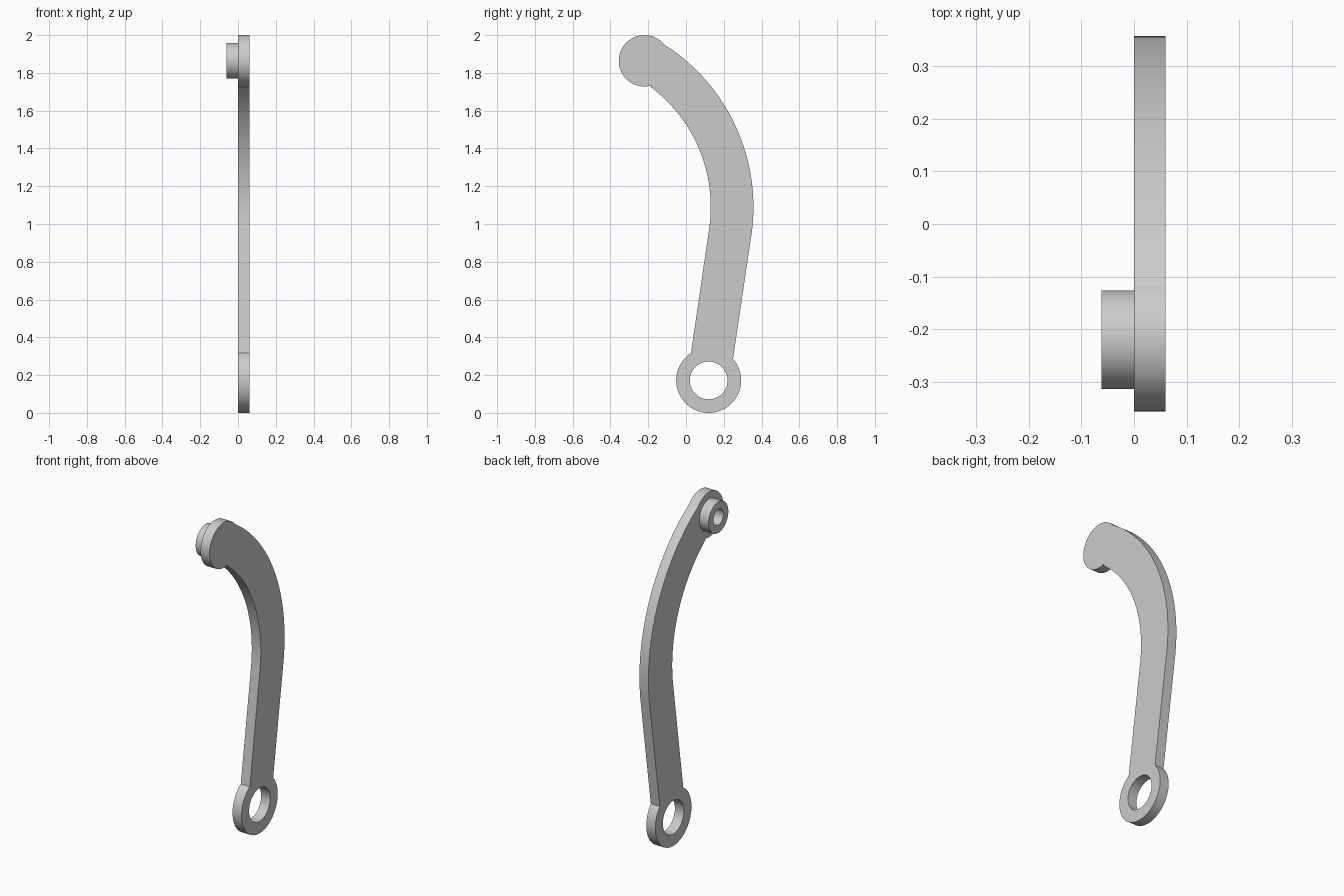
import bpy, bmesh
from math import cos, sin, radians
from mathutils import Matrix

cube = bpy.data.objects.get("Cube")
if cube:
    bpy.data.objects.remove(cube, do_unlink=True)

grey = bpy.data.materials.new("plain grey")
grey.use_nodes = True
colour = (0.6, 0.6, 0.6, 1)
grey.diffuse_color = colour
grey.node_tree.nodes["Principled BSDF"].inputs["Base Color"].default_value = colour


def arc(centre, radius, start, end, steps):
    """Points on an arc in the (y, z) plane, angles in degrees."""
    angles = [radians(start + (end - start) * i / steps) for i in range(steps + 1)]
    return [(centre[0] + radius * cos(a), centre[1] + radius * sin(a)) for a in angles]


def circle(centre, radius, steps=64):
    return arc(centre, radius, 0, 360, steps)[:-1]


def plate(name, loops, x_min, x_max):
    """Filled outline with holes, extruded along x."""
    curve = bpy.data.curves.new(name, 'CURVE')
    curve.dimensions = '2D'
    curve.fill_mode = 'BOTH'
    curve.extrude = (x_max - x_min) / 2
    for loop in loops:
        spline = curve.splines.new('POLY')
        spline.points.add(len(loop) - 1)
        for point, (y, z) in zip(spline.points, loop):
            point.co = (y, z, 0, 1)
        spline.use_cyclic_u = True
    obj = bpy.data.objects.new(name, curve)
    bpy.context.collection.objects.link(obj)
    bpy.ops.object.select_all(action='DESELECT')
    obj.select_set(True)
    bpy.context.view_layer.objects.active = obj
    bpy.ops.object.convert(target='MESH')
    obj = bpy.context.view_layer.objects.active
    mesh = obj.data

    # Stand the outline up in the y-z plane and weld caps to walls
    mesh.transform(Matrix(((0, 0, 1, (x_min + x_max) / 2),
                           (1, 0, 0, 0), (0, 1, 0, 0), (0, 0, 0, 1))))
    bm = bmesh.new()
    bm.from_mesh(mesh)
    bmesh.ops.remove_doubles(bm, verts=bm.verts, dist=1e-5)
    bmesh.ops.recalc_face_normals(bm, faces=bm.faces)
    bm.to_mesh(mesh)
    bm.free()
    mesh.materials.clear()
    mesh.materials.append(grey)
    bpy.ops.object.shade_smooth_by_angle(angle=radians(30))
    return obj


eye = (0.12, 0.172)       # lower ring centre
head = (-0.22, 1.864)     # upper disc centre
bend = (-0.663, 1.09)     # centre of the arm's curve

# Lever arm: ring, outer edge, round head and inner edge in one outline
outline = (arc(eye, 0.172, 123, 401.5, 56)
           + arc(bend, 1.02, -8, 57.8, 40)
           + arc(head, 0.136, 41, 286, 48)
           + arc(bend, 0.794, 53.2, -8, 40))
plate("lever_arm", [outline, circle(eye, 0.1)], 0, 0.06)

# Hollow boss on the side of the head
plate("pivot_boss", [circle(head, 0.094), circle(head, 0.047)], -0.062, 0)
